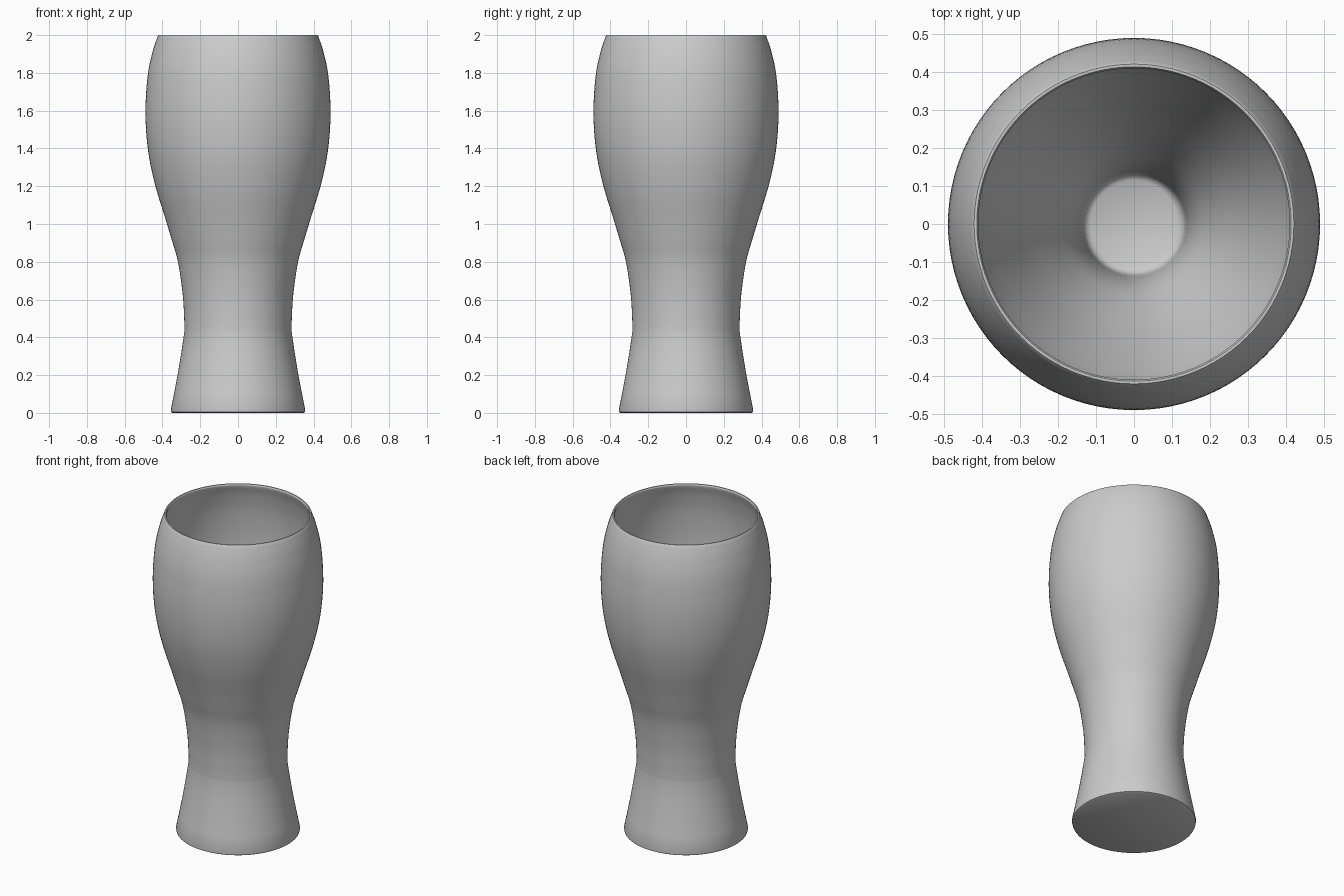
import bpy, bmesh, math
from mathutils import Vector

if "Cube" in bpy.data.objects:
    bpy.data.objects.remove(bpy.data.objects["Cube"])

SIDES = 96


def smooth_path(pts, steps=5):
    """Catmull-Rom curve through (radius, z) points."""
    p = [Vector(q) for q in pts]
    p = [2 * p[0] - p[1]] + p + [2 * p[-1] - p[-2]]
    out = []
    for i in range(1, len(p) - 2):
        a, b, c, d = p[i - 1:i + 3]
        for s in range(steps):
            t = s / steps
            out.append(0.5 * (2 * b + (c - a) * t + (2 * a - 5 * b + 4 * c - d) * t * t
                              + (3 * b - a - 3 * c + d) * t ** 3))
    return out + [p[-2]]


def lathe(name, profile):
    """Revolve a profile around z and cap both ends with a disc."""
    bm = bmesh.new()
    rings = []
    for r, z in profile:
        rings.append([bm.verts.new((r * math.cos(2 * math.pi * k / SIDES),
                                    r * math.sin(2 * math.pi * k / SIDES), z))
                      for k in range(SIDES)])
    for lo, hi in zip(rings, rings[1:]):
        for k in range(SIDES):
            n = (k + 1) % SIDES
            bm.faces.new((lo[k], lo[n], hi[n], hi[k]))
    bm.faces.new(rings[0][::-1])
    bm.faces.new(rings[-1])
    bmesh.ops.recalc_face_normals(bm, faces=bm.faces)
    me = bpy.data.meshes.new(name)
    bm.to_mesh(me)
    bm.free()
    ob = bpy.data.objects.new(name, me)
    bpy.context.collection.objects.link(ob)
    bpy.context.view_layer.objects.active = ob
    ob.select_set(True)
    bpy.ops.object.shade_smooth_by_angle(angle=math.radians(40))
    return ob


# Flared foot, pinched neck and swelling outer wall
foot = [(0.347, 0), (0.354, 0.004), (0.356, 0.014), (0.337, 0.11), (0.318, 0.21), (0.300, 0.32)]
wall = smooth_path([(0.284, 0.43), (0.285, 0.50), (0.293, 0.63), (0.318, 0.80), (0.352, 0.92),
                    (0.385, 1.03), (0.437, 1.20), (0.475, 1.38), (0.490, 1.58), (0.479, 1.78),
                    (0.453, 1.91), (0.425, 1.995)])
# Thin rounded lip
lip = [(0.421, 2.0), (0.414, 2.0), (0.410, 1.995)]
# Inside: wide bowl narrowing into a thick-walled well
bowl = smooth_path([(0.410, 1.99), (0.435, 1.91), (0.459, 1.78), (0.470, 1.58), (0.453, 1.38),
                    (0.411, 1.20), (0.352, 1.03), (0.285, 0.86), (0.215, 0.70), (0.168, 0.58),
                    (0.146, 0.47), (0.136, 0.34)])
well = [(0.133, 0.32), (0.127, 0.307), (0.115, 0.30)]

lathe("beer_glass", foot + wall + lip + bowl + well)
